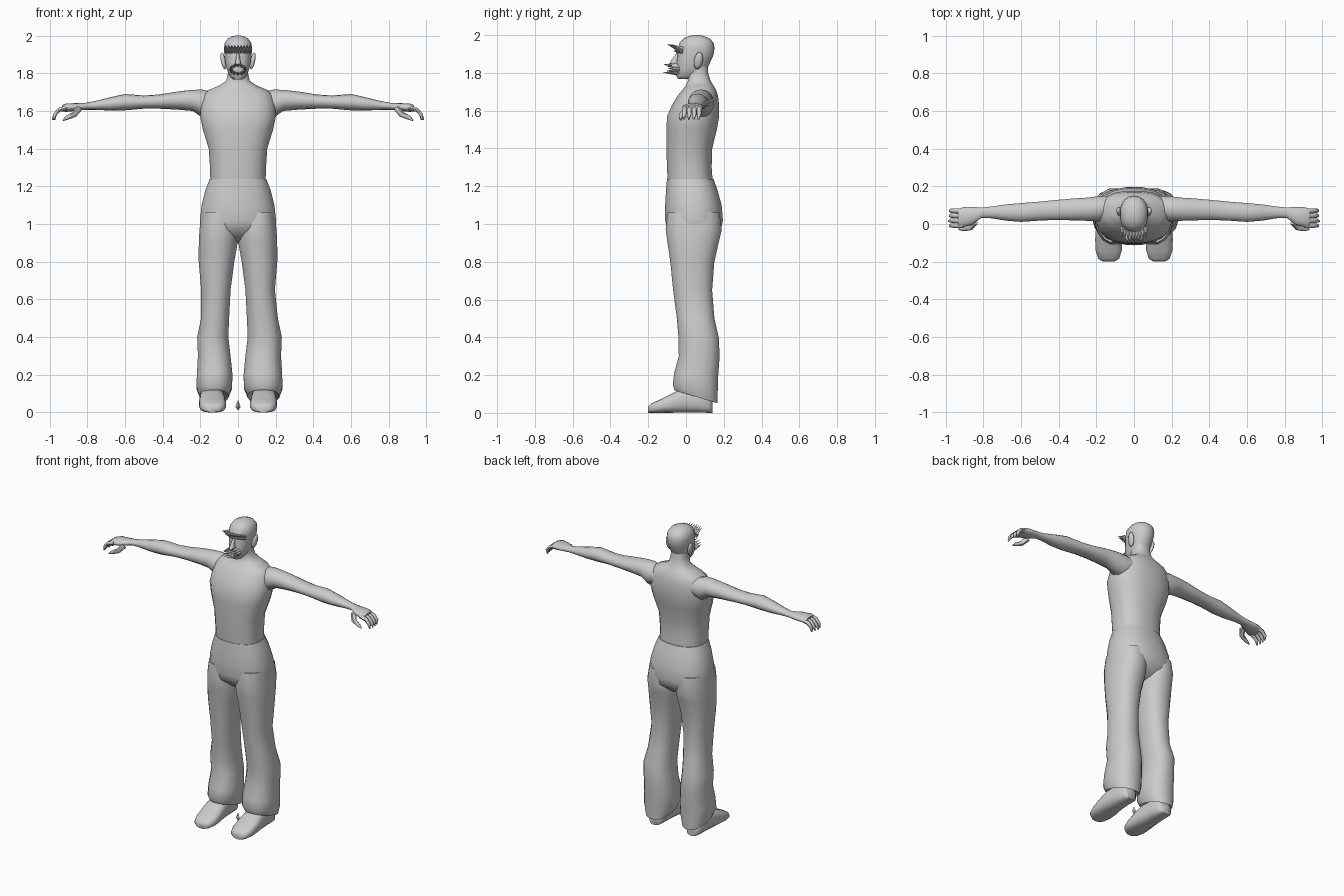
import bpy, bmesh, math
from mathutils import Vector

if "Cube" in bpy.data.objects:
    bpy.data.objects.remove(bpy.data.objects["Cube"])

grey = bpy.data.materials.new("plain grey")
grey.use_nodes = True
grey.diffuse_color = (0.6, 0.6, 0.6, 1)
grey.node_tree.nodes["Principled BSDF"].inputs["Base Color"].default_value = (0.6, 0.6, 0.6, 1)


def finish(obj, angle=60):
    obj.data.materials.clear()
    obj.data.materials.append(grey)
    bpy.ops.object.select_all(action="DESELECT")
    obj.select_set(True)
    bpy.context.view_layer.objects.active = obj
    bpy.ops.object.shade_smooth_by_angle(angle=math.radians(angle))


def add_mesh(name, bm, angle=60):
    bmesh.ops.recalc_face_normals(bm, faces=bm.faces)
    mesh = bpy.data.meshes.new(name)
    bm.to_mesh(mesh)
    bm.free()
    obj = bpy.data.objects.new(name, mesh)
    bpy.context.collection.objects.link(obj)
    finish(obj, angle)


def loft(name, rings, axis="z", n=16, power=2.0, side=1, angle=60):
    """Skin over rings (position, u low, u high, v low, v high, optional tilt along v)."""
    bm = bmesh.new()
    loops = []
    for ring in rings:
        p, u0, u1, v0, v1 = ring[:5]
        tilt = ring[5] if len(ring) > 5 else 0
        loop = []
        for i in range(n):
            a = 2 * math.pi * (i + 0.5) / n
            c, s = math.cos(a), math.sin(a)
            cu = math.copysign(abs(c) ** (2 / power), c)
            sv = math.copysign(abs(s) ** (2 / power), s)
            u = (u0 + u1) / 2 + cu * (u1 - u0) / 2
            v = (v0 + v1) / 2 + sv * (v1 - v0) / 2
            w = p + tilt * sv
            x, y, z = {"z": (u, v, w), "x": (w, u, v), "y": (u, w, v)}[axis]
            loop.append(bm.verts.new((x * side, y, z)))
        loops.append(loop)
    for a, b in zip(loops, loops[1:]):
        for i in range(n):
            j = (i + 1) % n
            bm.faces.new((a[i], a[j], b[j], b[i]))
    bm.faces.new(loops[0])
    bm.faces.new(loops[-1])
    add_mesh(name, bm, angle)


def tube(name, points, radii, side=1):
    curve = bpy.data.curves.new(name, "CURVE")
    curve.dimensions = "3D"
    curve.bevel_depth = 1
    curve.bevel_resolution = 1
    curve.use_fill_caps = True
    line = curve.splines.new("POLY")
    line.points.add(len(points) - 1)
    for point, (x, y, z), r in zip(line.points, points, radii):
        point.co = (x * side, y, z, 1)
        point.radius = r
    obj = bpy.data.objects.new(name, curve)
    bpy.context.collection.objects.link(obj)
    bpy.ops.object.select_all(action="DESELECT")
    obj.select_set(True)
    bpy.context.view_layer.objects.active = obj
    bpy.ops.object.convert(target="MESH")
    finish(bpy.context.object)


def spike(bm, base, tip, radius, sides=4):
    base, tip = Vector(base), Vector(tip)
    d = tip - base
    matrix = d.to_track_quat("Z", "Y").to_matrix().to_4x4()
    matrix.translation = (base + tip) / 2
    bmesh.ops.create_cone(bm, cap_ends=True, segments=sides, radius1=radius,
                          radius2=0, depth=d.length, matrix=matrix)


# Torso and neck
loft("torso", [
    (1.22, -.148, .148, -.098, .143), (1.30, -.15, .15, -.102, .137),
    (1.40, -.157, .157, -.105, .14), (1.50, -.188, .188, -.105, .165),
    (1.57, -.203, .203, -.102, .177), (1.63, -.198, .198, -.075, .177),
    (1.68, -.185, .185, -.045, .17), (1.71, -.16, .16, -.02, .16),
    (1.735, -.10, .10, .0, .145), (1.76, -.063, .063, .01, .13),
    (1.80, -.054, .054, .0, .118), (1.85, -.054, .054, .0, .115)], n=20, power=2.4)

# Trousers
loft("trouser_hips", [
    (1.238, -.152, .152, -.102, .147), (1.18, -.175, .175, -.107, .168),
    (1.10, -.195, .195, -.112, .19), (1.02, -.204, .204, -.112, .197),
    (.97, -.2, .2, -.10, .187), (.92, -.15, .15, -.04, .13),
    (.90, -.06, .06, .0, .08)], n=20, power=2.4)

for side, word in ((1, "left"), (-1, "right")):
    flare = 0.008 if side > 0 else -0.008
    loft(word + "_trouser_leg", [
        (1.06, .01, .195, -.10, .18), (.97, .0, .206, -.11, .192),
        (.90, .0, .21, -.10, .175), (.80, .018, .21, -.085, .152),
        (.65, .038, .197, -.07, .14), (.50, .046, .205 + flare, -.05, .152),
        (.40, .05, .226 + flare, -.042, .175), (.30, .038, .222 + flare, -.04, .18),
        (.20, .028, .228 + flare, -.065, .172, -.01),
        (.13, .03, .23 + flare, -.072, .17, -.02),
        (.085, .05, .212 + flare, -.062, .17, -.035),
        (.11, .07, .19, -.04, .14, -.03)], power=2.3, side=side)

    # Shoes
    loft(word + "_shoe", [
        (-.2, .105, .165, 0, .035), (-.185, .078, .19, 0, .05),
        (-.14, .064, .205, 0, .07), (-.08, .064, .207, 0, .10),
        (-.02, .072, .203, 0, .13), (.06, .08, .195, 0, .13),
        (.12, .085, .19, 0, .10), (.14, .105, .17, 0, .06)],
        axis="y", power=2.8, side=side)

    # Arms
    loft(word + "_arm", [
        (.12, .03, .15, 1.59, 1.70), (.19, .012, .15, 1.565, 1.713),
        (.24, .015, .142, 1.60, 1.712), (.32, .018, .137, 1.607, 1.703),
        (.42, .02, .128, 1.612, 1.687), (.50, .017, .12, 1.612, 1.682),
        (.60, .01, .112, 1.603, 1.69), (.68, .017, .105, 1.602, 1.672),
        (.76, .03, .093, 1.606, 1.652), (.81, .032, .088, 1.606, 1.643),
        (.86, -.005, .092, 1.60, 1.641), (.91, -.018, .09, 1.595, 1.64),
        (.935, -.012, .08, 1.597, 1.63)], axis="x", n=14, side=side)

    # Fingers and thumb
    for k in range(4):
        y = -.008 + .026 * k
        reach = .985 - .006 * abs(k - 1)
        tube(f"{word}_finger_{k + 1}",
             [(.905, y, 1.618), (.95, y, 1.605), (.972, y, 1.58), (reach, y - .004, 1.553)],
             [.014, .013, .011, .004], side)
    tube(word + "_thumb", [(.845, .01, 1.612), (.868, -.02, 1.582),
                           (.905, -.028, 1.565), (.93, -.028, 1.55)],
         [.018, .015, .012, .004], side)

    # Ears
    bm = bmesh.new()
    bmesh.ops.create_uvsphere(bm, u_segments=10, v_segments=6, radius=1)
    for v in bm.verts:
        v.co = Vector((side * (.078 + .014 * v.co.x + .008 * v.co.z),
                       .066 + .024 * v.co.y + .006 * v.co.z, 1.865 + .045 * v.co.z))
    add_mesh(word + "_ear", bm)

# Head
loft("head", [
    (1.768, -.028, .028, -.042, .03), (1.785, -.044, .044, -.052, .09),
    (1.82, -.06, .06, -.054, .112), (1.86, -.069, .069, -.05, .13),
    (1.895, -.073, .073, -.046, .146), (1.93, -.076, .076, -.043, .151),
    (1.96, -.072, .072, -.034, .146), (1.983, -.056, .056, -.012, .124),
    (1.995, -.034, .034, .015, .095), (2.0, -.012, .012, .04, .07)], n=18, power=2.2)

# Nose
loft("nose", [
    (1.842, -.012, .012, -.068, -.03), (1.85, -.018, .018, -.088, -.03),
    (1.862, -.014, .014, -.084, -.03), (1.905, -.008, .008, -.052, -.03)], n=8)

# Spiky brow
bm = bmesh.new()
for i in range(-4, 5):
    x = i * .0155
    y = -.038 + 5.5 * x * x
    spike(bm, (x, y, 1.925), (x * 1.05, y - .062, 1.952), .012)
    spike(bm, (x, y, 1.912), (x * 1.02, y - .03, 1.918), .011)
add_mesh("spiky_brow", bm, 30)

# Spiky moustache and beard around the mouth
bm = bmesh.new()
for i in range(12):
    a = 2 * math.pi * i / 12
    x, z = .036 * math.cos(a), 1.82 + .022 * math.sin(a)
    y = -.045 + 8 * x * x
    spike(bm, (x, y, z), (x * 1.2, y - .078 + 10 * x * x, z + .003), .012)
add_mesh("spiky_moustache", bm, 30)

# Small diamond between the feet
bm = bmesh.new()
spike(bm, (0, 0, .03), (0, 0, .066), .014)
spike(bm, (0, 0, .03), (0, 0, .01), .014)
add_mesh("small_diamond", bm, 30)
